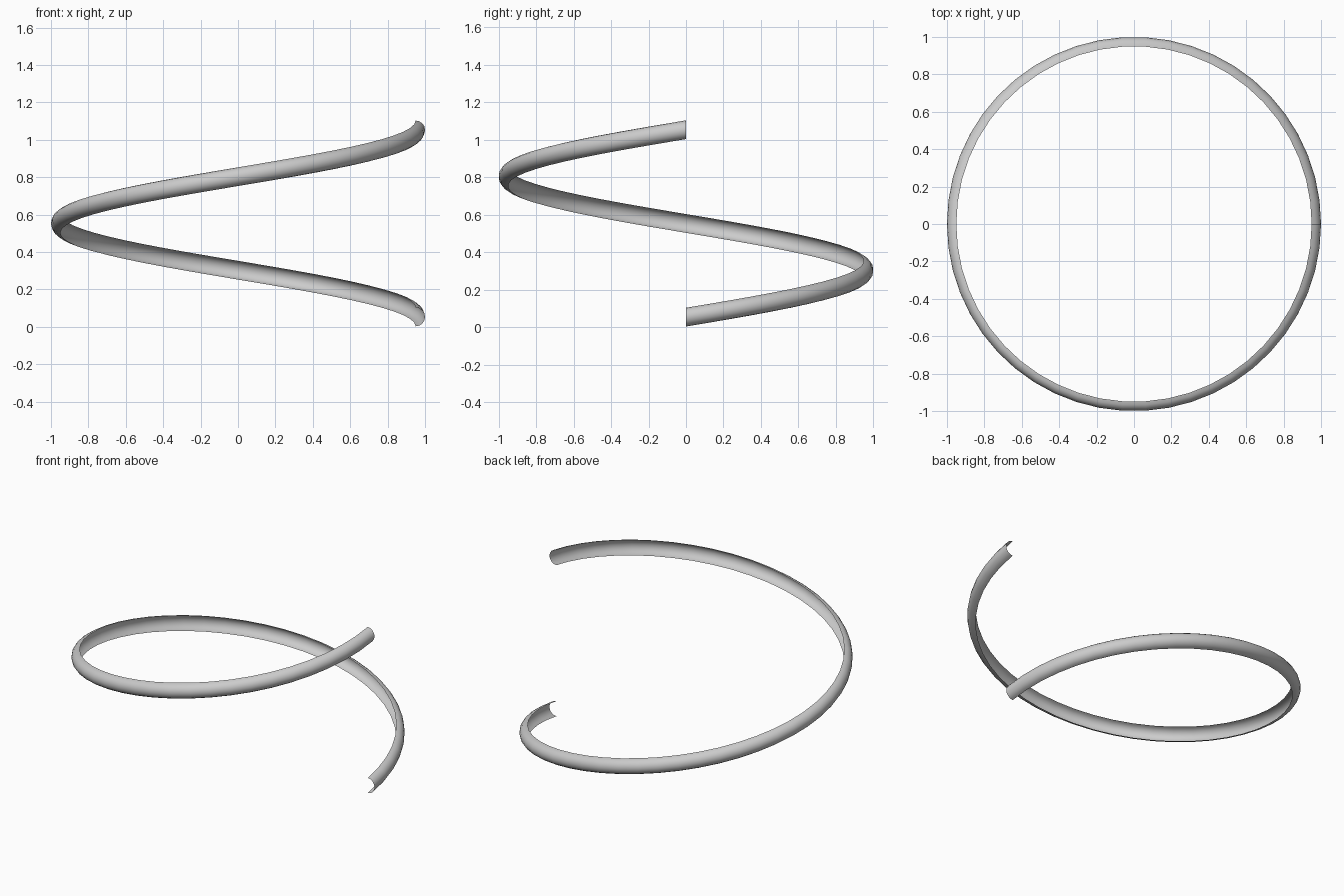
import bpy, bmesh, math

if "Cube" in bpy.data.objects:
    bpy.data.objects.remove(bpy.data.objects["Cube"])

STEPS = 50        # segments in the single turn
ARC = 8           # segments across the half-round profile
R, r, PITCH = 0.95, 0.05, 1.0

# Half-round open strip swept one turn along a helix
bm = bmesh.new()
rings = []
for i in range(STEPS + 1):
    a = 2 * math.pi * i / STEPS
    ring = []
    for j in range(ARC + 1):
        b = -math.pi / 2 + math.pi * j / ARC
        d = R + r * math.cos(b)
        z = 0.053 + r * math.sin(b) + PITCH * i / STEPS
        ring.append(bm.verts.new((d * math.cos(a), d * math.sin(a), z)))
    rings.append(ring)
for p, q in zip(rings, rings[1:]):
    for j in range(ARC):
        bm.faces.new((p[j], q[j], q[j + 1], p[j + 1]))

mesh = bpy.data.meshes.new("helix_strip")
bm.to_mesh(mesh)
bm.free()
obj = bpy.data.objects.new("helix_strip", mesh)
bpy.context.collection.objects.link(obj)
bpy.context.view_layer.objects.active = obj
obj.select_set(True)
bpy.ops.object.shade_smooth_by_angle(angle=math.radians(40))
